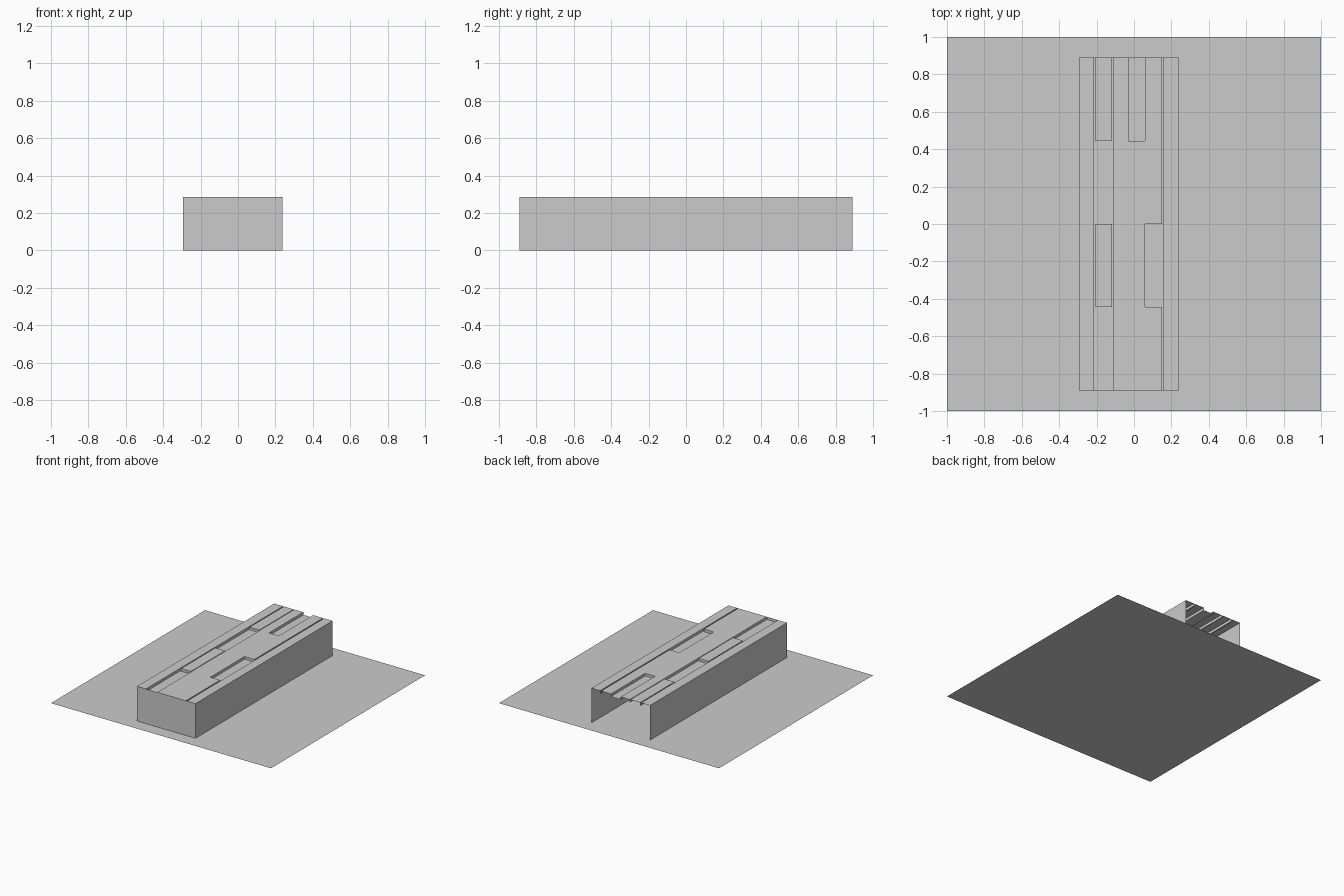
import bpy, bmesh

if "Cube" in bpy.data.objects:
    bpy.data.objects.remove(bpy.data.objects["Cube"])

X0, X1, Y, H, DEPTH = -0.295, 0.237, 0.89, 0.285, 0.022


def make_object(name, quads):
    """Build one mesh from a list of four-corner faces."""
    bm = bmesh.new()
    for quad in quads:
        bm.faces.new([bm.verts.new(p) for p in quad])
    bmesh.ops.remove_doubles(bm, verts=bm.verts, dist=1e-5)
    mesh = bpy.data.meshes.new(name)
    bm.to_mesh(mesh)
    bm.free()
    obj = bpy.data.objects.new(name, mesh)
    bpy.context.collection.objects.link(obj)
    return obj


# Square base sheet
make_object("base_plane", [[(-1, -1, 0), (1, -1, 0), (1, 1, 0), (-1, 1, 0)]])

# Side and front walls; the back end is open
make_object("walls", [
    [(X0, -Y, 0), (X1, -Y, 0), (X1, -Y, H), (X0, -Y, H)],
    [(X1, -Y, 0), (X1, Y, 0), (X1, Y, H), (X1, -Y, H)],
    [(X0, Y, 0), (X0, -Y, 0), (X0, -Y, H), (X0, Y, H)],
])

# Roof laid out in strips (columns) and four rows; listed cells are sunken
xs = [X0, -0.214, -0.206, -0.117, -0.111, -0.03, 0.06, 0.149, 0.159, X1]
ys = [-Y, -0.445, 0.0, 0.445, Y]
grooves = {1, 3, 7}
recesses = {(2, 0), (2, 2), (5, 3), (6, 1)}


def level(i, j):
    return H - DEPTH if i in grooves or (i, j) in recesses else H


roof = []
for i in range(len(xs) - 1):
    for j in range(len(ys) - 1):
        a, b, c, d, z = xs[i], xs[i + 1], ys[j], ys[j + 1], level(i, j)
        roof.append([(a, c, z), (b, c, z), (b, d, z), (a, d, z)])
        # Step walls towards the next column and the next row
        if i + 2 < len(xs) and level(i + 1, j) != z:
            n = level(i + 1, j)
            roof.append([(b, c, z), (b, c, n), (b, d, n), (b, d, z)])
        if j + 2 < len(ys) and level(i, j + 1) != z:
            n = level(i, j + 1)
            roof.append([(a, d, z), (b, d, z), (b, d, n), (a, d, n)])
make_object("grooved_roof", roof)
